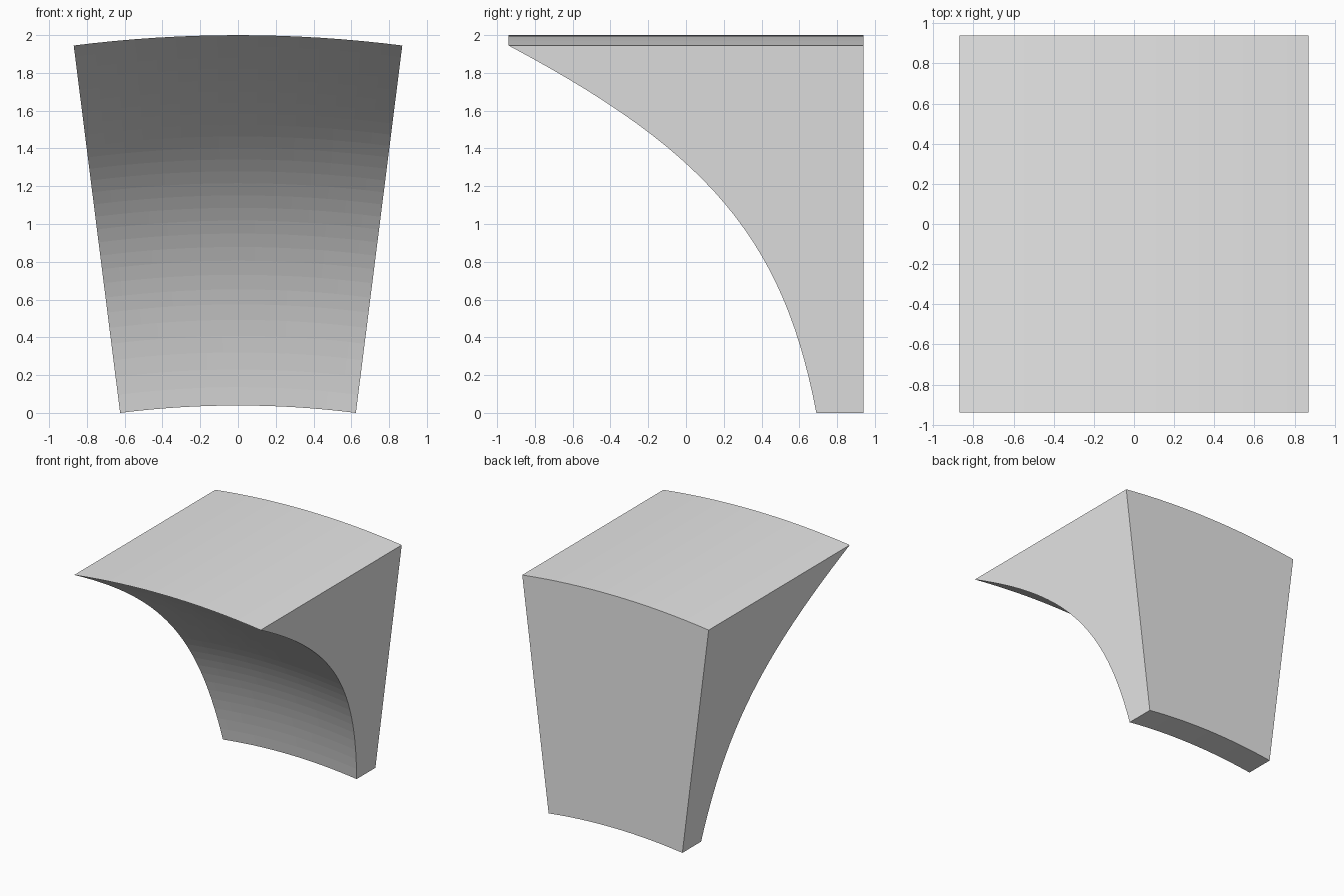
import bpy, bmesh, math
from mathutils import Vector
from mathutils.geometry import interpolate_bezier

if "Cube" in bpy.data.objects:
    bpy.data.objects.remove(bpy.data.objects["Cube"])

HALF = math.radians(7.2)      # half angle of the arch segment
CENTRE_Z = -4.94              # arch axis, parallel to y
R_OUT = 6.94                  # top radius
STEPS = 16                    # facets across the arch

# Side profile (y, z) as seen on the flat radial side faces
curve = interpolate_bezier(Vector((0.69, 0.0, 0)), Vector((0.517, 0.913, 0)),
                           Vector((0.124, 1.381, 0)), Vector((-0.94, 1.945, 0)), 29)
profile = [(p.x, p.y) for p in curve] + [(0.94, 1.945), (0.94, 0.0)]
profile = [(y, min(R_OUT, (z - CENTRE_Z) / math.cos(HALF))) for y, z in profile]

# Sweep the profile around the arch axis
bm = bmesh.new()
rings = []
for i in range(STEPS + 1):
    a = -HALF + 2 * HALF * i / STEPS
    rings.append([bm.verts.new((r * math.sin(a), y, CENTRE_Z + r * math.cos(a)))
                  for y, r in profile])
n = len(profile)
for a, b in zip(rings, rings[1:]):
    for j in range(n):
        k = (j + 1) % n
        bm.faces.new((a[j], a[k], b[k], b[j]))

# Flat radial side faces
bm.faces.new(rings[0])
bm.faces.new(rings[-1][::-1])
bmesh.ops.recalc_face_normals(bm, faces=bm.faces[:])

mesh = bpy.data.meshes.new("curved_arch_bracket")
bm.to_mesh(mesh)
bm.free()
mat = bpy.data.materials.new("light grey")
mat.diffuse_color = (0.8, 0.8, 0.8, 1)
mat.use_nodes = True
mat.node_tree.nodes["Principled BSDF"].inputs["Base Color"].default_value = mat.diffuse_color
mesh.materials.append(mat)
obj = bpy.data.objects.new("curved_arch_bracket", mesh)
bpy.context.collection.objects.link(obj)
